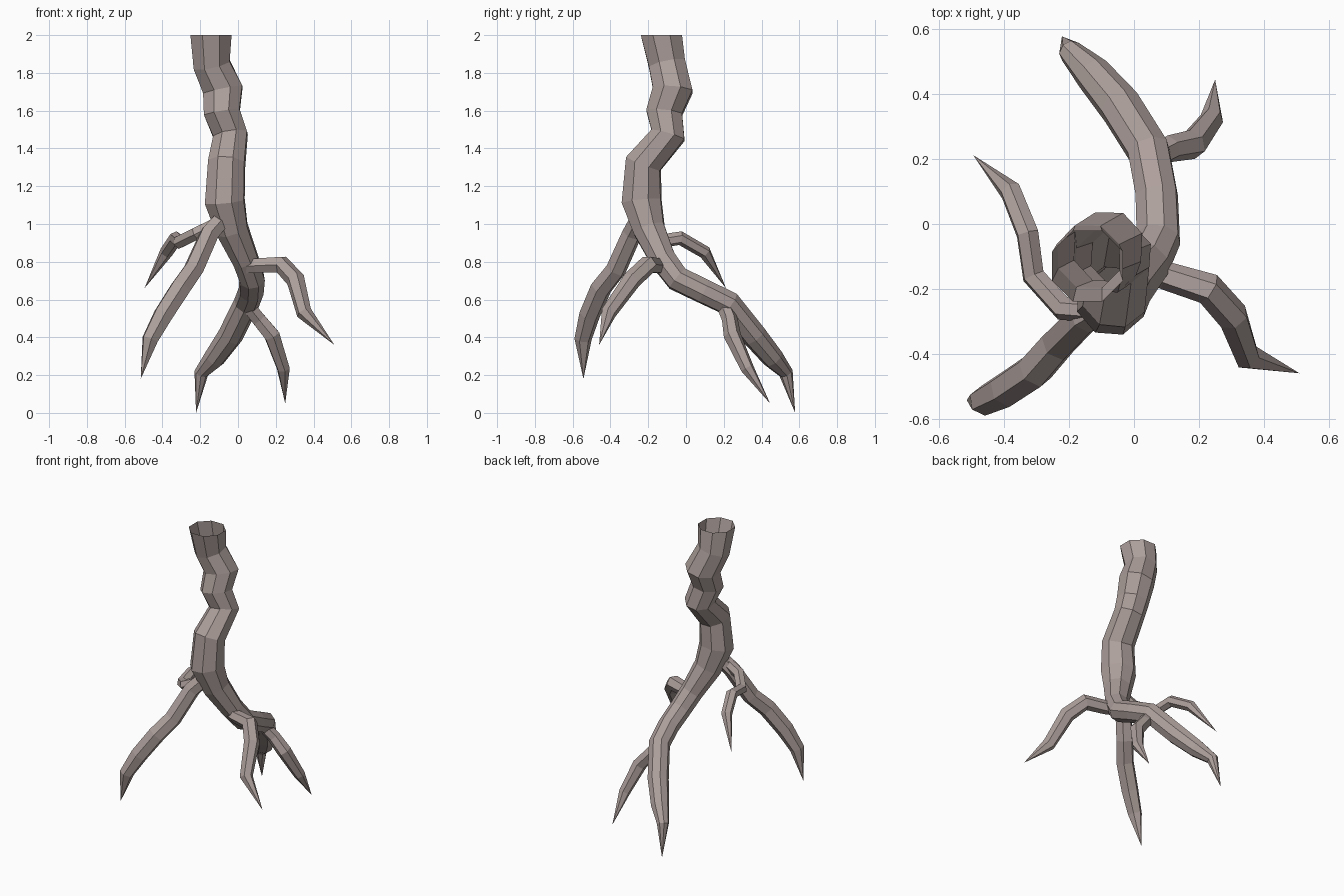
import bpy, bmesh, math
from mathutils import Vector

bark = bpy.data.materials.new("bark")
bark.diffuse_color = (0.42, 0.35, 0.33, 1)


def limb(name, points, sides, start_dir=None, twist=0.0):
    """Faceted tube through (x, y, z, radius) points, open at the start, ending in a point."""
    bm = bmesh.new()
    pos = [Vector(p[:3]) for p in points]
    n = len(pos)
    rings = []
    ref = Vector((0, -1, 0))
    prev = None
    for i in range(n - 1):
        if i == 0:
            t = Vector(start_dir) if start_dir else pos[1] - pos[0]
        else:
            t = (pos[i] - pos[i - 1]).normalized() + (pos[i + 1] - pos[i]).normalized()
        t.normalize()
        if prev is not None:
            ref = prev.rotation_difference(t) @ ref
        prev = t
        u = (ref - t * ref.dot(t)).normalized()
        v = t.cross(u)
        ring = []
        for k in range(sides):
            a = 2 * math.pi * k / sides + twist
            ring.append(bm.verts.new(pos[i] + points[i][3] * (math.cos(a) * u + math.sin(a) * v)))
        rings.append(ring)
    for a, b in zip(rings, rings[1:]):
        for k in range(sides):
            m = (k + 1) % sides
            bm.faces.new((a[k], a[m], b[m], b[k]))
    tip = bm.verts.new(pos[-1])
    for k in range(sides):
        bm.faces.new((rings[-1][k], rings[-1][(k + 1) % sides], tip))
    bm.normal_update()
    mesh = bpy.data.meshes.new(name)
    bm.to_mesh(mesh)
    bm.free()
    mesh.materials.append(bark)
    ob = bpy.data.objects.new(name, mesh)
    bpy.context.collection.objects.link(ob)
    return ob


# Hollow trunk that bends into the long back root
limb("trunk_and_main_root", [
    (-0.143, -0.13, 2.0, 0.118), (-0.14, -0.10, 1.845, 0.105),
    (-0.08, -0.07, 1.71, 0.114), (-0.085, -0.115, 1.59, 0.103),
    (-0.04, -0.095, 1.47, 0.098), (-0.06, -0.225, 1.32, 0.104),
    (-0.07, -0.235, 1.12, 0.112), (-0.03, -0.195, 0.97, 0.09),
    (0.04, -0.12, 0.81, 0.073), (0.075, -0.045, 0.71, 0.07),
    (0.07, 0.09, 0.645, 0.068), (0.045, 0.225, 0.58, 0.068),
    (-0.04, 0.36, 0.41, 0.067), (-0.125, 0.46, 0.29, 0.058),
    (-0.195, 0.53, 0.21, 0.038), (-0.222, 0.578, 0.0, 0)],
    8, (0, 0, -1), math.pi / 8)

# Front left root
limb("front_left_root", [
    (-0.07, -0.24, 1.04, 0.05), (-0.15, -0.285, 0.95, 0.054),
    (-0.235, -0.37, 0.76, 0.056), (-0.305, -0.45, 0.66, 0.058),
    (-0.395, -0.51, 0.52, 0.056), (-0.465, -0.545, 0.39, 0.046),
    (-0.515, -0.543, 0.18, 0)], 6)

# Thin back left root
limb("back_left_root", [
    (-0.10, -0.27, 1.01, 0.035), (-0.22, -0.26, 0.95, 0.038),
    (-0.31, -0.16, 0.905, 0.037), (-0.328, -0.03, 0.925, 0.037),
    (-0.38, 0.10, 0.85, 0.035), (-0.495, 0.212, 0.66, 0)], 6)

# Right root
limb("right_root", [
    (0.03, -0.12, 0.775, 0.042), (0.10, -0.16, 0.78, 0.044),
    (0.23, -0.20, 0.785, 0.05), (0.305, -0.285, 0.705, 0.05),
    (0.35, -0.41, 0.53, 0.042), (0.51, -0.46, 0.36, 0)], 6)

# Small side root on the main root
limb("back_right_root", [
    (0.05, 0.20, 0.57, 0.04), (0.11, 0.232, 0.495, 0.042),
    (0.18, 0.245, 0.41, 0.046), (0.24, 0.325, 0.235, 0.036),
    (0.25, 0.445, 0.05, 0)], 6)
